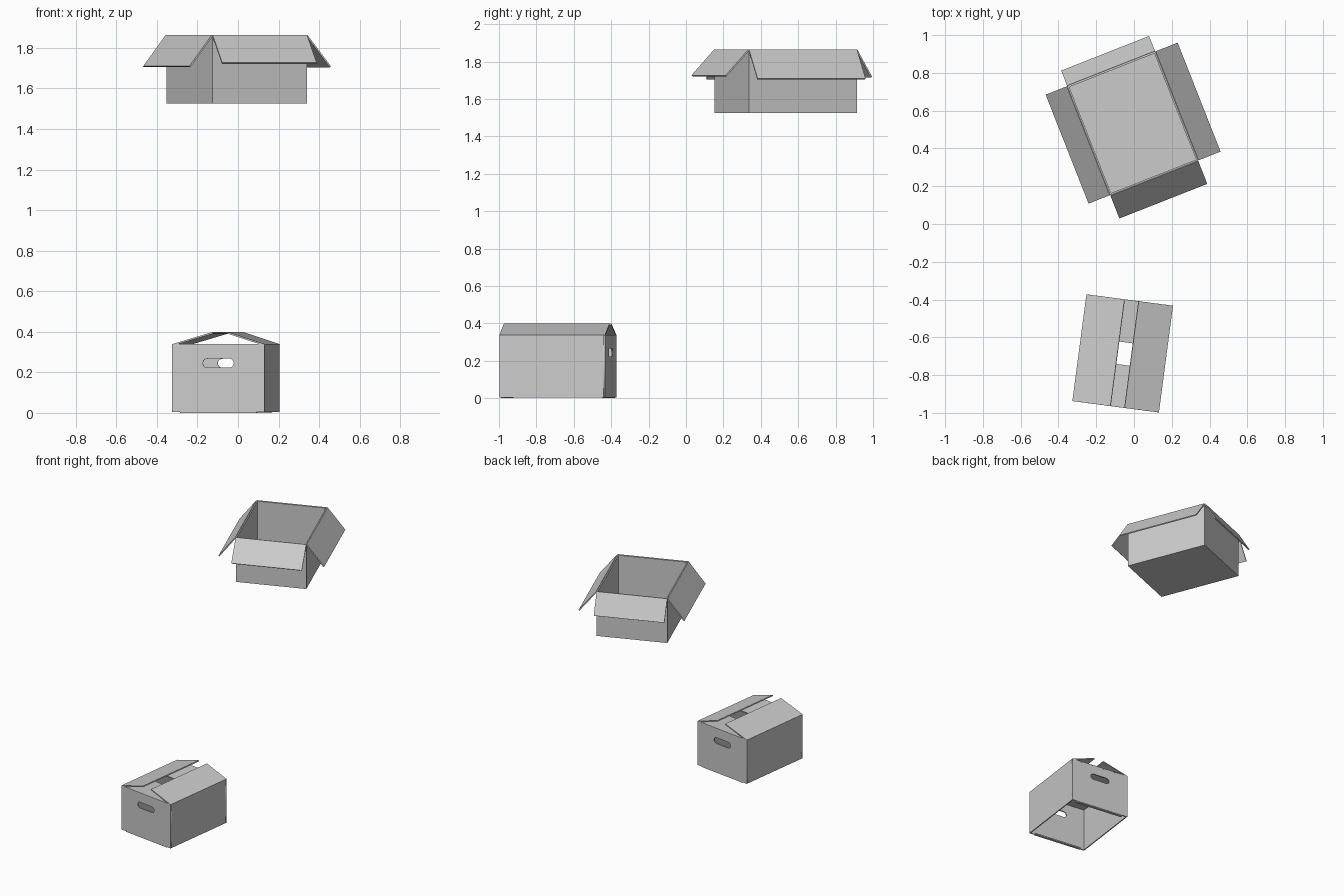
import bpy
import math
from mathutils import Matrix, Vector

if "Cube" in bpy.data.objects:
    bpy.data.objects.remove(bpy.data.objects["Cube"])

THICK = 0.008

card = bpy.data.materials.new("grey_card")
card.use_nodes = True
GREY = (0.6, 0.6, 0.6, 1)
card.diffuse_color = GREY
card.node_tree.nodes["Principled BSDF"].inputs["Base Color"].default_value = GREY


def add_object(name, mesh, matrix):
    mesh.materials.clear()
    mesh.materials.append(card)
    obj = bpy.data.objects.new(name, mesh)
    bpy.context.collection.objects.link(obj)
    obj.matrix_world = matrix
    return obj


def block(name, low, high, matrix):
    """Box between two corners, placed by a matrix."""
    verts = [(x, y, z) for x in (low[0], high[0])
             for y in (low[1], high[1]) for z in (low[2], high[2])]
    faces = [(0, 1, 3, 2), (4, 6, 7, 5), (0, 4, 5, 1),
             (2, 3, 7, 6), (0, 2, 6, 4), (1, 5, 7, 3)]
    mesh = bpy.data.meshes.new(name)
    mesh.from_pydata(verts, [], faces)
    add_object(name, mesh, matrix)


def handle_wall(name, width, low, high, hole_z, matrix):
    """Upright panel with a rounded hand hole, from a filled flat curve."""
    half, radius, reach = width / 2, 0.022, 0.055
    outline = [(-half, low), (half, low), (half, high), (-half, high)]
    hole = []
    for side in (1, -1):
        for i in range(9):
            a = math.radians(-90 + i * 22.5)
            hole.append((side * (reach + radius * math.cos(a)),
                         hole_z + side * radius * math.sin(a)))
    curve = bpy.data.curves.new(name, "CURVE")
    curve.dimensions = "2D"
    curve.fill_mode = "BOTH"
    curve.extrude = THICK / 2
    for points in (outline, hole):
        spline = curve.splines.new("POLY")
        spline.points.add(len(points) - 1)
        for p, (x, z) in zip(spline.points, points):
            p.co = (x, z, 0, 1)
        spline.use_cyclic_u = True
    temp = bpy.data.objects.new("temp_curve", curve)
    bpy.context.collection.objects.link(temp)
    bpy.context.view_layer.update()
    mesh = bpy.data.meshes.new_from_object(
        temp.evaluated_get(bpy.context.evaluated_depsgraph_get()))
    bpy.data.objects.remove(temp)
    add_object(name, mesh, matrix @ Matrix.Translation((0, -THICK / 2, 0))
               @ Matrix.Rotation(math.pi / 2, 4, "X"))


def carton(prefix, centre, turn, width, depth, low, high, flaps, handles):
    """Four walls and four hinged flaps; each flap is (run outward, rise)."""
    frame = Matrix.Translation(centre) @ Matrix.Rotation(math.radians(turn), 4, "Z")
    for i, side in enumerate(("back", "right", "front", "left")):
        short = i % 2 == 0
        span, dist = (width, depth / 2) if short else (depth, width / 2)
        edge = frame @ Matrix.Rotation(i * math.pi / 2, 4, "Z") @ Matrix.Translation((0, dist, 0))
        # wall
        if short and handles:
            handle_wall(f"{prefix}_{side}_wall", span, low, high, 0.245, edge)
        else:
            block(f"{prefix}_{side}_wall", (-span / 2, -THICK, low), (span / 2, 0, high), edge)
        # flap
        run, rise = flaps[side]
        hinge = edge @ Matrix.Translation((0, 0, high)) @ Matrix.Rotation(math.atan2(rise, run), 4, "X")
        block(f"{prefix}_{side}_flap", (-span / 2, 0, -THICK / 2),
              (span / 2, math.hypot(run, rise), THICK / 2), hinge)
        # folded lip under the short walls of the bottomless carton
        if short and handles:
            block(f"{prefix}_{side}_lip", (-0.19, -0.022, 0), (0.19, -0.002, low + 0.004), edge)
    return frame


# Open carton, flaps hanging outward, with a floor
W, D, LOW, HIGH = 0.5, 0.62, 1.525, 1.862
frame = carton("open_carton", Vector((-0.007, 0.533, 0)), 21.5, W, D, LOW, HIGH,
               {"back": (0.085, -0.145), "right": (0.12, -0.155),
                "front": (0.13, -0.138), "left": (0.125, -0.155)}, False)
block("open_carton_floor", (-W / 2, -D / 2, LOW), (W / 2, D / 2, LOW + THICK), frame)

# Half-closed carton, flaps folded inward, no floor
carton("closed_carton", Vector((-0.06, -0.685, 0)), -7.5, 0.46, 0.57, 0.005, 0.335,
       {"back": (-0.225, -0.01), "right": (-0.203, 0.06),
        "front": (-0.225, -0.01), "left": (-0.183, 0.06)}, True)
